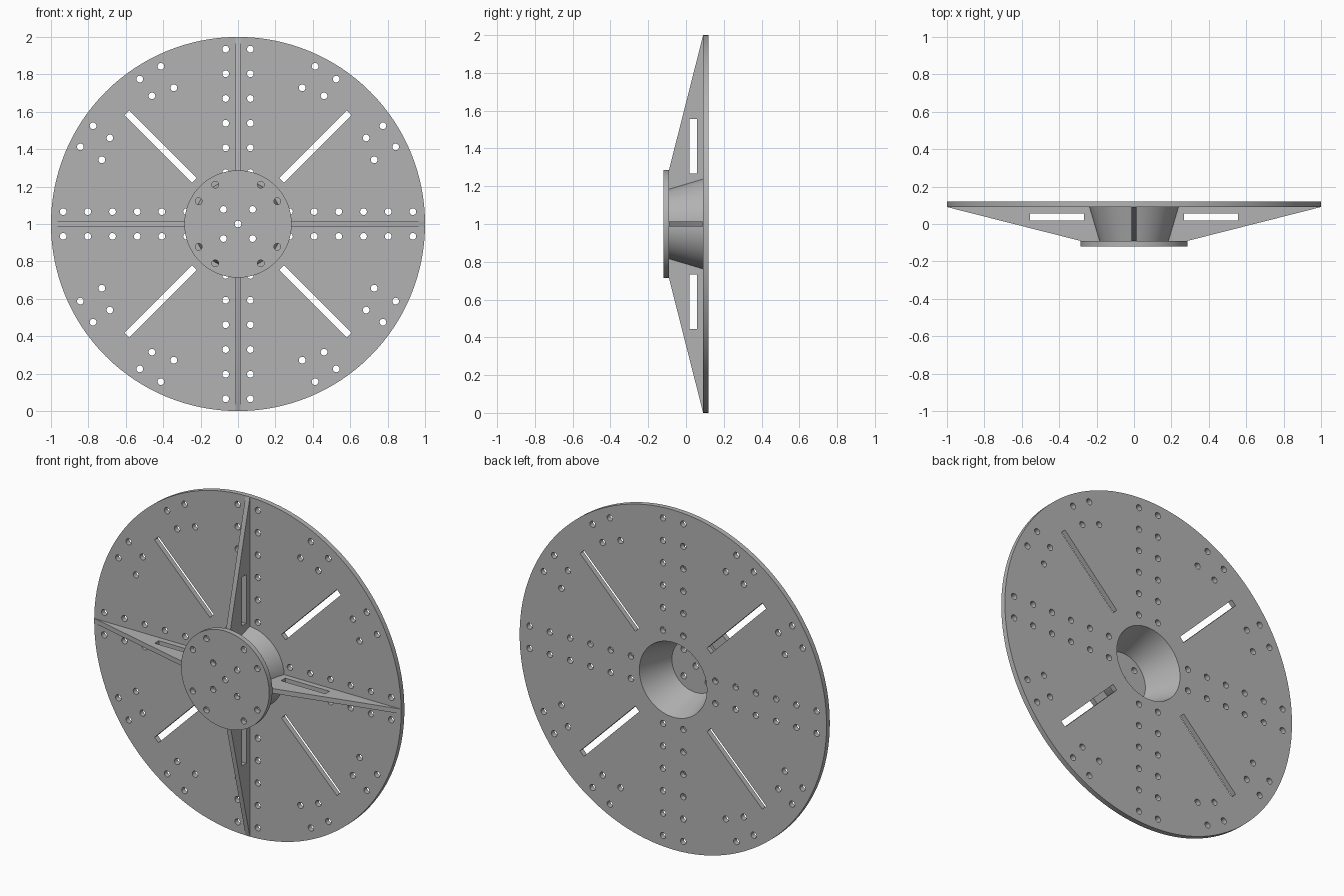
import bpy, bmesh
from math import sin, cos, pi, radians
from mathutils import Vector, Matrix

cube = bpy.data.objects.get("Cube")
if cube:
    bpy.data.objects.remove(cube, do_unlink=True)

GREY = (0.45, 0.45, 0.45, 1)
mat = bpy.data.materials.new("plain grey")
mat.use_nodes = True
mat.diffuse_color = GREY
mat.node_tree.nodes["Principled BSDF"].inputs["Base Color"].default_value = GREY


def circle(x, y, r, n=20):
    return [(x + r * cos(2 * pi * i / n), y + r * sin(2 * pi * i / n)) for i in range(n)]


def add_object(name, bm, matrix):
    """Turn a bmesh into a finished object with smooth curves and sharp edges."""
    bmesh.ops.remove_doubles(bm, verts=bm.verts, dist=1e-5)
    bmesh.ops.recalc_face_normals(bm, faces=bm.faces)
    mesh = bpy.data.meshes.new(name)
    bm.to_mesh(mesh)
    bm.free()
    mesh.materials.clear()
    mesh.materials.append(mat)
    mesh.shade_smooth()
    mesh.set_sharp_from_angle(angle=radians(30))
    obj = bpy.data.objects.new(name, mesh)
    obj.matrix_world = matrix
    bpy.context.collection.objects.link(obj)
    return obj


def plate(name, outlines, thickness, matrix):
    """Extrude an outline with holes, centred on its own plane."""
    curve = bpy.data.curves.new(name, "CURVE")
    curve.dimensions = "2D"
    curve.fill_mode = "BOTH"
    curve.extrude = thickness / 2
    for points in outlines:
        spline = curve.splines.new("POLY")
        spline.points.add(len(points) - 1)
        for p, (x, y) in zip(spline.points, points):
            p.co = (x, y, 0, 1)
        spline.use_cyclic_u = True
    temp = bpy.data.objects.new(name + "_outline", curve)
    bpy.context.collection.objects.link(temp)
    bpy.context.view_layer.update()
    evaluated = temp.evaluated_get(bpy.context.evaluated_depsgraph_get())
    mesh = bpy.data.meshes.new_from_object(evaluated)
    bm = bmesh.new()
    bm.from_mesh(mesh)
    bpy.data.objects.remove(temp, do_unlink=True)
    bpy.data.curves.remove(curve)
    bpy.data.meshes.remove(mesh)
    return add_object(name, bm, matrix)


def upright(y):
    return Matrix.Translation((0, y, 1)) @ Matrix.Rotation(pi / 2, 4, "X")


SIGNS = [(sx, sy) for sx in (1, -1) for sy in (1, -1)]
HOLE = 0.018

# Large disc: rows of holes beside the ribs, clusters and slots on the diagonals
disc = [circle(0, 0, 1, 128), circle(0, 0, 0.22, 64)]
centres = [(0.275 + 0.132 * i, 0.066) for i in range(6)]
centres += [(0.843, 0.412), (0.775, 0.525), (0.685, 0.46), (0.728, 0.343)]
for sx, sy in SIGNS:
    for a, b in centres:
        disc.append(circle(sx * a, sy * b, HOLE))
        disc.append(circle(sx * b, sy * a, HOLE))
    along = Vector((sx, sy)).normalized()
    side = Vector((-along.y, along.x)) * 0.018
    disc.append([tuple(along * r + side * s)
                 for r, s in ((0.33, -1), (0.84, -1), (0.84, 1), (0.33, 1))])
plate("large_disc", disc, 0.03, upright(0.105))

# Front hub plate with bolt holes
hub = [circle(0, 0, 0.287, 96), circle(0, 0, HOLE)]
for sx, sy in SIGNS:
    for a, b in ((0.078, 0.078), (0.122, 0.21), (0.21, 0.122)):
        hub.append(circle(sx * a, sy * b, HOLE))
plate("hub_plate", hub, 0.03, upright(-0.105))

# Four tapering ribs, each with a window
rib = [[(0.17, -0.09), (0.287, -0.09), (0.997, 0.09), (0.225, 0.09)],
       [(0.268, 0.018), (0.556, 0.018), (0.556, 0.057), (0.268, 0.057)]]
for i, name in enumerate(("left_rib", "bottom_rib", "right_rib", "top_rib")):
    plate(name, rib, 0.028,
          Matrix.Translation((0, 0, 1)) @ Matrix.Rotation(i * pi / 2, 4, "Y"))

# Hollow cone joining the hub plate to the disc
bm = bmesh.new()
profile = [(0.185, -0.09), (0.24, 0.095), (0.22, 0.12), (0.155, -0.09)]
verts = [bm.verts.new((r, y, 0)) for r, y in profile]
edges = [bm.edges.new((verts[i], verts[(i + 1) % 4])) for i in range(4)]
bmesh.ops.spin(bm, geom=verts + edges, cent=(0, 0, 0), axis=(0, 1, 0),
               angle=2 * pi, steps=64, use_merge=False)
add_object("hub_cone", bm, Matrix.Translation((0, 0, 1)))
